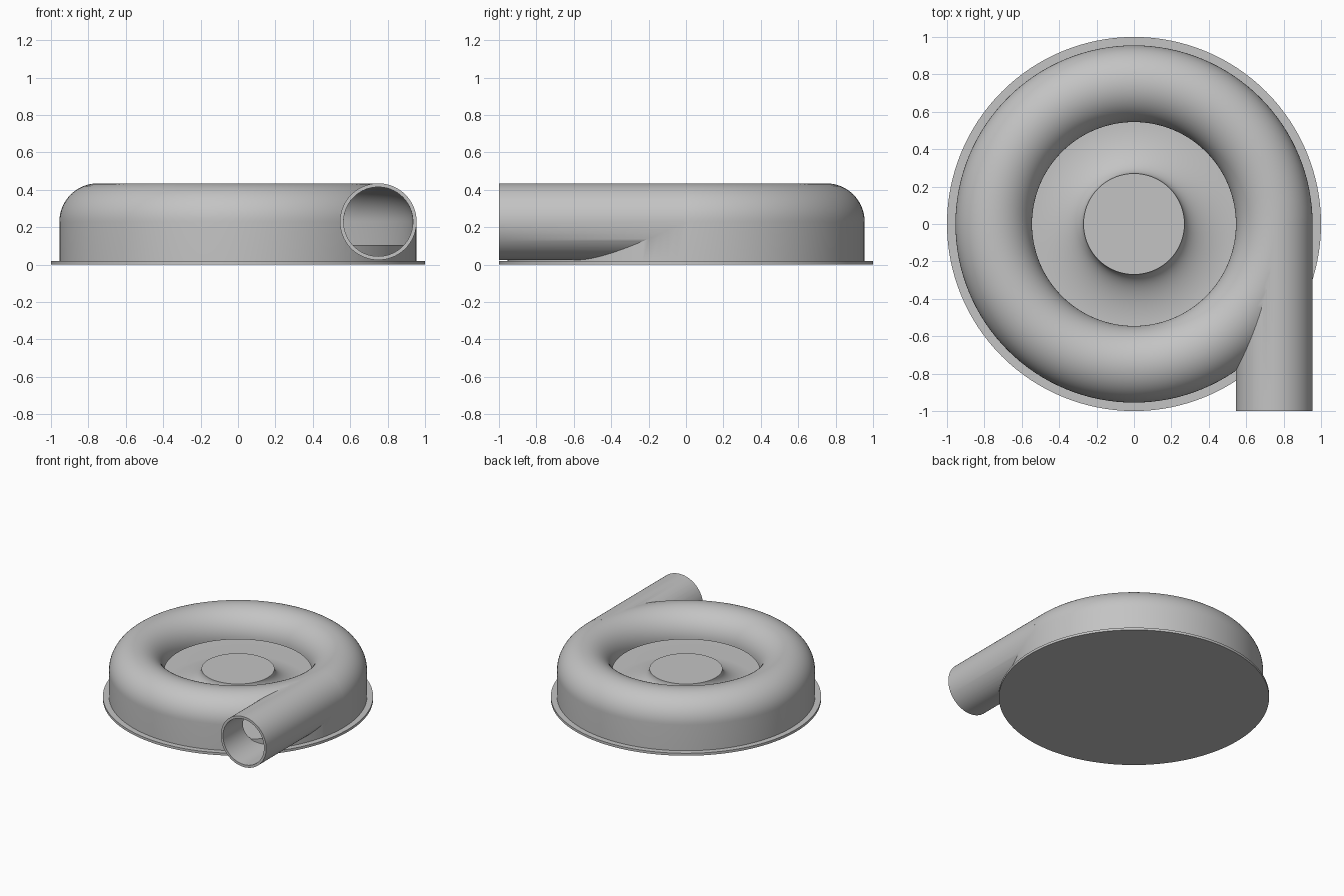
import bpy, bmesh, math
from mathutils import Matrix, Vector

cube = bpy.data.objects.get("Cube")
if cube:
    bpy.data.objects.remove(cube, do_unlink=True)

SEG = 128                      # segments around the main axis
RING, TUBE, MID = 0.75, 0.205, 0.23   # volute radius, tube radius, tube height
WALL = 0.02

metal = bpy.data.materials.new("grey_metal")
metal.use_nodes = True
GREY = (0.55, 0.55, 0.55, 1)
metal.diffuse_color = GREY
metal.node_tree.nodes["Principled BSDF"].inputs["Base Color"].default_value = GREY


def finish(name, bm):
    bmesh.ops.remove_doubles(bm, verts=bm.verts, dist=1e-5)
    bmesh.ops.recalc_face_normals(bm, faces=bm.faces)
    mesh = bpy.data.meshes.new(name)
    bm.to_mesh(mesh)
    bm.free()
    mesh.materials.append(metal)
    ob = bpy.data.objects.new(name, mesh)
    bpy.context.collection.objects.link(ob)
    return ob


def lathe(name, profile, closed=True):
    """Turn a list of (radius, height) points around z."""
    bm = bmesh.new()
    vs = [bm.verts.new((r, 0, z)) for r, z in profile]
    pairs = list(zip(vs, vs[1:]))
    if closed:
        pairs.append((vs[-1], vs[0]))
    edges = [bm.edges.new(p) for p in pairs]
    bmesh.ops.spin(bm, geom=vs + edges, cent=(0, 0, 0), axis=(0, 0, 1),
                   angle=math.tau, steps=SEG, use_merge=True)
    return finish(name, bm)


def pipe(name, radius, y0, y1):
    """Cylinder along y on the volute's tangent."""
    bm = bmesh.new()
    place = Matrix.Translation(Vector((RING, (y0 + y1) / 2, MID))) @ Matrix.Rotation(math.pi / 2, 4, "X")
    bmesh.ops.create_cone(bm, cap_ends=True, segments=96, radius1=radius,
                          radius2=radius, depth=y1 - y0, matrix=place)
    return finish(name, bm)


def arc(radius, n=32):
    """Upper half of the tube section, from the outside to the inside."""
    return [(RING + radius * math.cos(math.pi * i / n),
             MID + radius * math.sin(math.pi * i / n)) for i in range(n + 1)]


def boolean(ob, other, operation):
    mod = ob.modifiers.new(operation.lower(), "BOOLEAN")
    mod.operation, mod.solver, mod.object = operation, "EXACT", other
    activate(ob)
    bpy.ops.object.modifier_apply(modifier=mod.name)
    bpy.data.objects.remove(other, do_unlink=True)


def activate(ob):
    bpy.ops.object.select_all(action="DESELECT")
    ob.select_set(True)
    bpy.context.view_layer.objects.active = ob


# Base plate
plate = lathe("base_plate", [(0, 0), (1, 0), (1, WALL), (0, WALL)], closed=False)

# Hollow volute housing with its tangent outlet pipe
outer, inner = RING + TUBE, RING - TUBE
housing = lathe("volute_housing", [(outer, 0.015)] + arc(TUBE) + [(inner, 0.015)])
boolean(housing, pipe("outlet_pipe", TUBE, -1, -0.01), "UNION")
cavity = lathe("cavity_cutter", [(outer - WALL, -0.1)] + arc(TUBE - WALL)
               + [(0.5, MID), (0.5, -0.1)])
boolean(housing, cavity, "DIFFERENCE")
boolean(housing, pipe("bore_cutter", TUBE - WALL, -1.1, -0.05), "DIFFERENCE")

# Central hub, flaring down to the raised floor
HUB_R, HUB_Z, FLOOR_Z = 0.27, 0.245, 0.105
flare = []
for i in range(25):
    a = math.pi / 2 * i / 24
    flare.append((inner - (inner - HUB_R) * math.cos(a),
                  HUB_Z - (HUB_Z - FLOOR_Z) * math.sin(a)))
rim = outer - WALL + 0.005
hub = lathe("hub_and_floor", [(0, HUB_Z)] + flare
            + [(rim, FLOOR_Z), (rim, 0.015), (0, 0.015)], closed=False)

# Smooth curves, sharp rims
for ob in (plate, housing, hub):
    activate(ob)
    bpy.ops.object.shade_smooth_by_angle(angle=math.radians(30))
